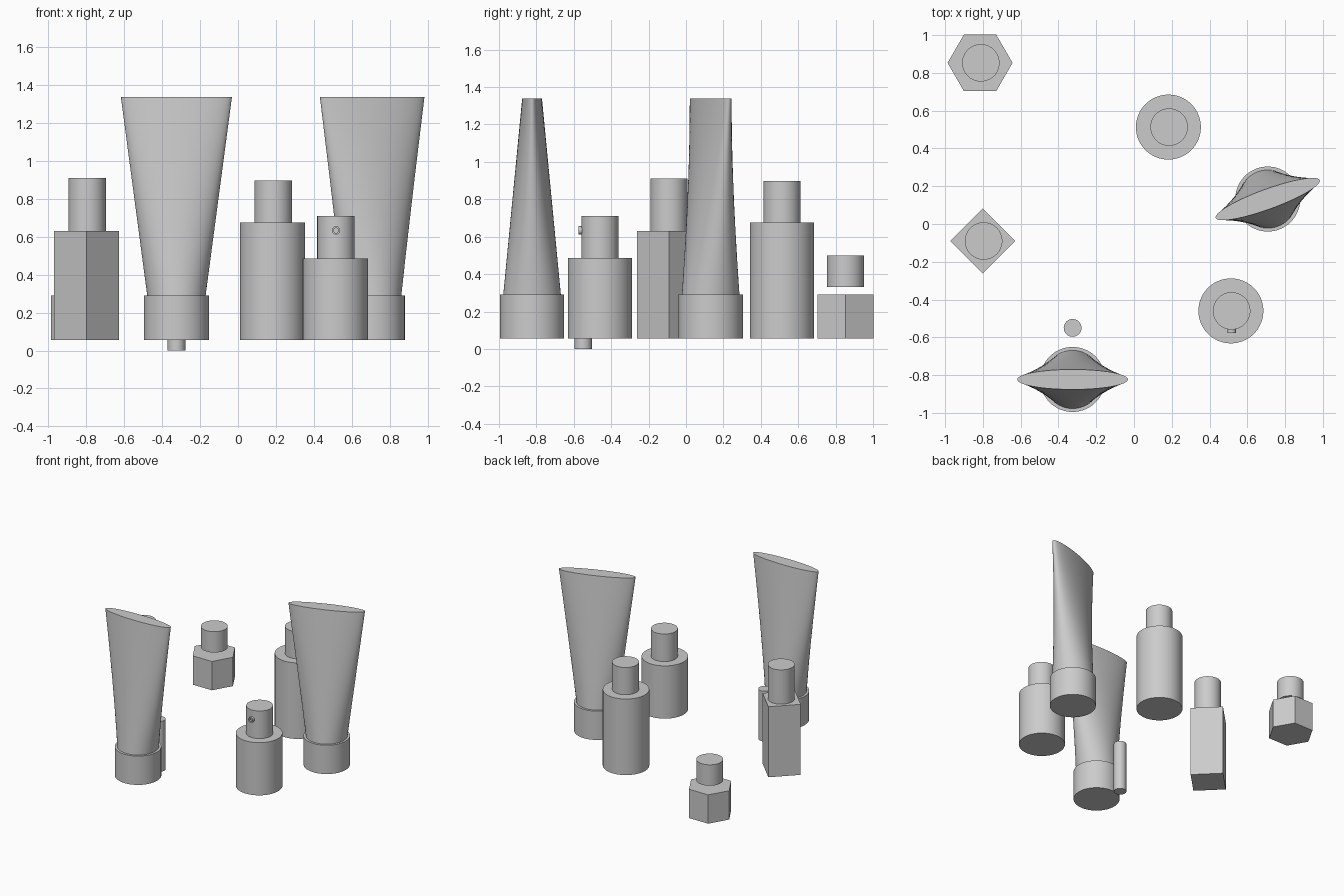
import bpy, bmesh, math
from mathutils import Matrix

if "Cube" in bpy.data.objects:
    bpy.data.objects.remove(bpy.data.objects["Cube"])

BASE = 0.055   # height at which the bottles stand
R = 0.172      # body radius


def add_mesh(name, rings, smooth=True, closed_loop=False, matrix=None):
    """Skin a stack of equal-length point rings; cap the ends or join them up."""
    bm = bmesh.new()
    loops = [[bm.verts.new(p) for p in ring] for ring in rings]
    n = len(loops[0])
    pairs = list(zip(loops, loops[1:]))
    if closed_loop:
        pairs.append((loops[-1], loops[0]))
    else:
        bm.faces.new(loops[0][::-1])
        bm.faces.new(loops[-1])
    for a, b in pairs:
        for i in range(n):
            j = (i + 1) % n
            bm.faces.new((a[i], a[j], b[j], b[i]))
    bmesh.ops.recalc_face_normals(bm, faces=bm.faces)
    mesh = bpy.data.meshes.new(name)
    bm.to_mesh(mesh)
    bm.free()
    ob = bpy.data.objects.new(name, mesh)
    bpy.context.collection.objects.link(ob)
    if matrix:
        ob.matrix_world = matrix
    if smooth:
        bpy.ops.object.select_all(action='DESELECT')
        ob.select_set(True)
        bpy.context.view_layer.objects.active = ob
        bpy.ops.object.shade_smooth_by_angle(angle=math.radians(35))
    return ob


def ring(rx, ry, z, sides=64):
    return [(rx * math.cos(2 * math.pi * i / sides),
             ry * math.sin(2 * math.pi * i / sides), z) for i in range(sides)]


def prism(name, x, y, r, z0, z1, sides=64):
    return add_mesh(name, [ring(r, r, z0, sides), ring(r, r, z1, sides)],
                    smooth=sides > 12, matrix=Matrix.Translation((x, y, 0)))


# Bottles: name, x, y, sides, body top, cap bottom, cap top
for name, x, y, sides, top, c0, c1 in [
    ("hexagonal_jar", -0.815, 0.853, 6, 0.29, 0.33, 0.50),
    ("square_bottle", -0.80, -0.09, 4, 0.63, 0.63, 0.91),
    ("tall_bottle", 0.182, 0.513, 64, 0.675, 0.675, 0.897),
    ("pump_bottle", 0.513, -0.46, 64, 0.485, 0.485, 0.71),
]:
    prism(name + "_body", x, y, R, BASE, top, sides)
    prism(name + "_cap", x + 0.004, y, 0.099, c0, c1)

# Squeeze tubes: round cap, body flattening to a thin crimp
for name, x, y, turn in [("front_tube", -0.325, -0.823, 0),
                         ("side_tube", 0.708, 0.132, 20)]:
    prism(name + "_cap", x, y, R, BASE, 0.29)
    steps = 10
    rings = []
    for k in range(steps + 1):
        t = k / steps
        rings.append(ring(0.154 + 0.139 * t, 0.154 - 0.101 * t, 0.29 + 1.048 * t))
    add_mesh(name + "_body", rings,
             matrix=Matrix.Translation((x, y, 0)) @ Matrix.Rotation(math.radians(turn), 4, 'Z'))

# Slim stick
prism("slim_stick", -0.325, -0.55, 0.047, 0.0, 0.41, 48)

# Hollow spray nozzle on the pump bottle
add_mesh("spray_nozzle",
         [ring(r, r, z, 32) for r, z in
          [(0.022, 0), (0.022, 0.03), (0.013, 0.03), (0.013, 0)]],
         closed_loop=True,
         matrix=Matrix.Translation((0.517, -0.546, 0.634)) @ Matrix.Rotation(math.radians(90), 4, 'X'))
